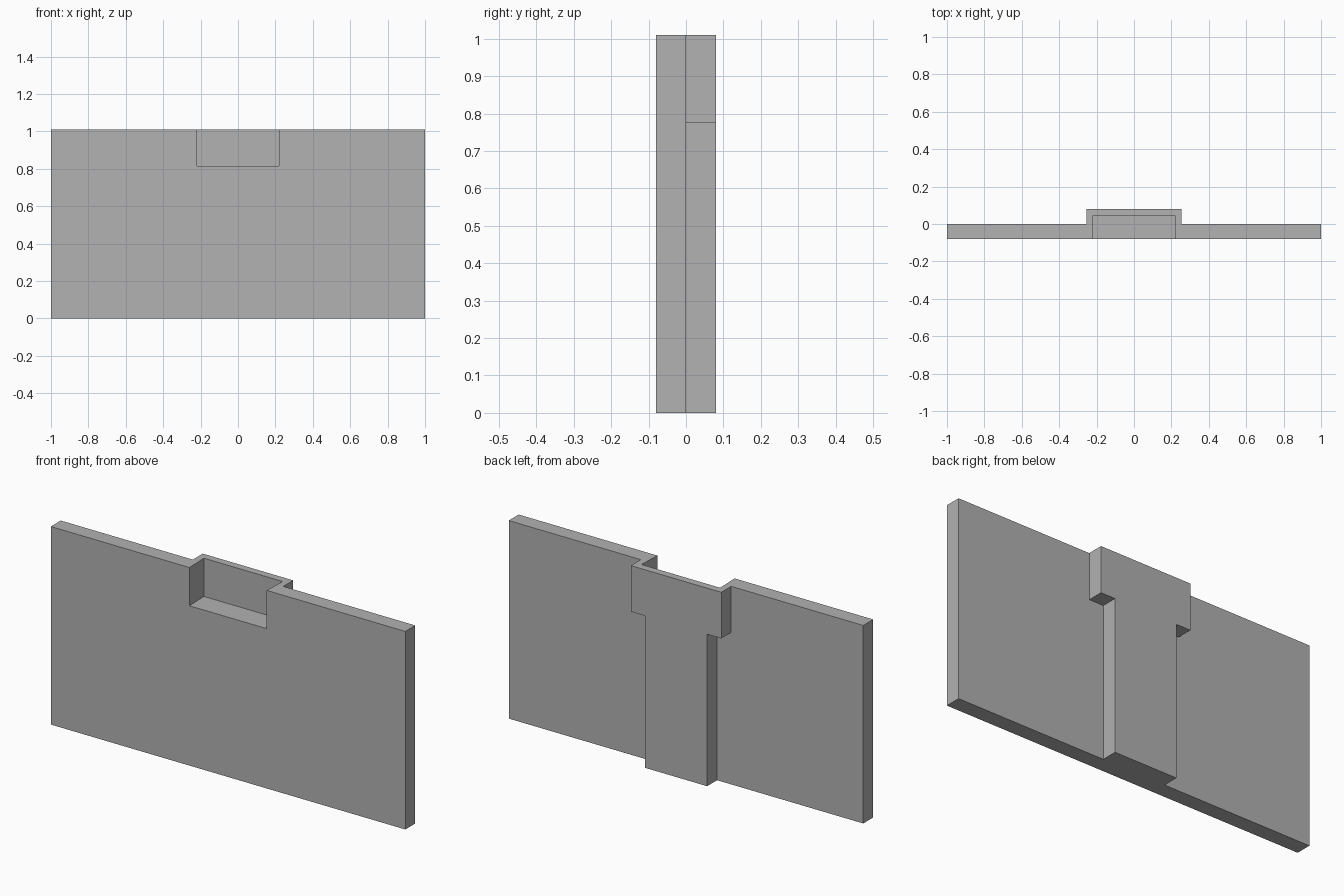
import bpy
import bmesh

cube = bpy.data.objects.get("Cube")
if cube:
    bpy.data.objects.remove(cube, do_unlink=True)

HEIGHT = 1.01
FRONT, MIDDLE, BACK = -0.08, 0.0, 0.08

# Single flat grey
grey = bpy.data.materials.new("plain_grey")
grey.use_nodes = True
colour = (0.445, 0.445, 0.445, 1)
grey.diffuse_color = colour
grey.node_tree.nodes["Principled BSDF"].inputs["Base Color"].default_value = colour


def slab(name, half_outline, y0, y1, front_scale=1.0):
    """Mirror a half outline of (x, z) points and extrude it from y0 to y1."""
    outline = half_outline + [(-x, z) for x, z in reversed(half_outline)]
    bm = bmesh.new()
    face = bm.faces.new([bm.verts.new((x * front_scale, y0, z)) for x, z in outline])
    result = bmesh.ops.extrude_face_region(bm, geom=[face])
    for v in result["geom"]:
        if isinstance(v, bmesh.types.BMVert):
            v.co.x /= front_scale
            v.co.y = y1
    bmesh.ops.recalc_face_normals(bm, faces=bm.faces[:])
    mesh = bpy.data.meshes.new(name)
    bm.to_mesh(mesh)
    bm.free()
    mesh.materials.append(grey)
    obj = bpy.data.objects.new(name, mesh)
    bpy.context.collection.objects.link(obj)
    return obj


def combine(target, other, operation):
    """Apply a boolean to the target and discard the other object."""
    mod = target.modifiers.new(operation.lower(), "BOOLEAN")
    mod.operation = operation
    mod.solver = "EXACT"
    mod.object = other
    bpy.context.view_layer.objects.active = target
    bpy.ops.object.modifier_apply(modifier=mod.name)
    bpy.data.objects.remove(other, do_unlink=True)


# Main wall panel
panel = slab("wall_panel", [(1, 0), (1, HEIGHT)], FRONT, MIDDLE)

# Rear column with a wider head, sunk into the panel so they fuse
column = slab("rear_column",
              [(0.175, 0), (0.175, 0.775), (0.255, 0.775), (0.255, HEIGHT)],
              MIDDLE - 0.04, BACK)
combine(panel, column, "UNION")

# Open-topped pocket, very slightly wider at its back
pocket = slab("pocket_cutter", [(0.222, 0.815), (0.222, HEIGHT + 0.1)],
              FRONT - 0.05, 0.042, 0.975)
combine(panel, pocket, "DIFFERENCE")
